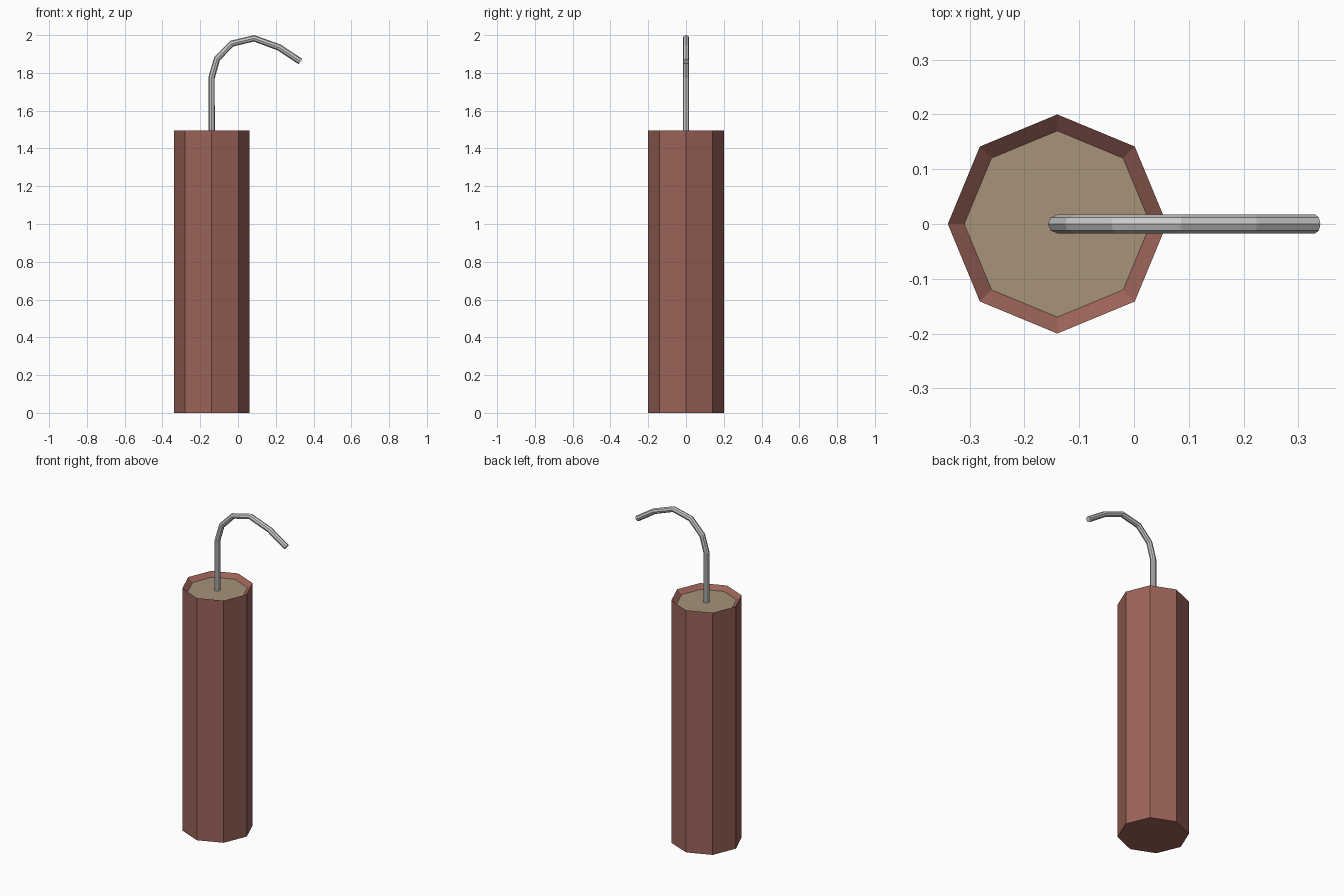
import bpy, bmesh, math

if "Cube" in bpy.data.objects:
    bpy.data.objects.remove(bpy.data.objects["Cube"])

CX, TOP, DEPTH, R_OUT, R_IN = -0.14, 1.495, 0.025, 0.2, 0.17


def material(name, color):
    m = bpy.data.materials.new(name)
    m.diffuse_color = (*color, 1)
    m.use_nodes = True
    m.node_tree.nodes["Principled BSDF"].inputs["Base Color"].default_value = m.diffuse_color
    return m


def add_object(name, data):
    ob = bpy.data.objects.new(name, data)
    bpy.context.collection.objects.link(ob)
    return ob


def ring(bm, radius, z, n=8):
    return [bm.verts.new((CX + radius * math.cos(math.tau * i / n),
                          radius * math.sin(math.tau * i / n), z)) for i in range(n)]


# Octagonal casing with a lip sloping into a recessed end cap
bm = bmesh.new()
rings = [ring(bm, R_OUT, 0), ring(bm, R_OUT, TOP), ring(bm, R_IN, TOP - DEPTH)]
for a, b in zip(rings, rings[1:]):
    for i in range(8):
        j = (i + 1) % 8
        bm.faces.new((a[i], a[j], b[j], b[i]))
bm.faces.new(rings[0][::-1])
end_cap = bm.faces.new(rings[-1])
end_cap.material_index = 1
mesh = bpy.data.meshes.new("casing")
bm.to_mesh(mesh)
bm.free()
mesh.materials.append(material("red_brown", (0.33, 0.125, 0.10)))
mesh.materials.append(material("tan", (0.38, 0.29, 0.195)))
add_object("casing", mesh)

# Bent eight-sided fuse
path = [(CX, TOP - DEPTH), (CX, 1.775), (-0.111, 1.875), (-0.033, 1.955),
        (0.085, 1.983), (0.217, 1.935), (0.331, 1.86)]
curve = bpy.data.curves.new("fuse", 'CURVE')
curve.dimensions = '3D'
curve.bevel_depth = 0.017
curve.bevel_resolution = 2
curve.use_fill_caps = True
spline = curve.splines.new('POLY')
spline.points.add(len(path) - 1)
for p, (x, z) in zip(spline.points, path):
    p.co = (x, 0, z, 1)
spline.use_smooth = False
add_object("fuse", curve)
